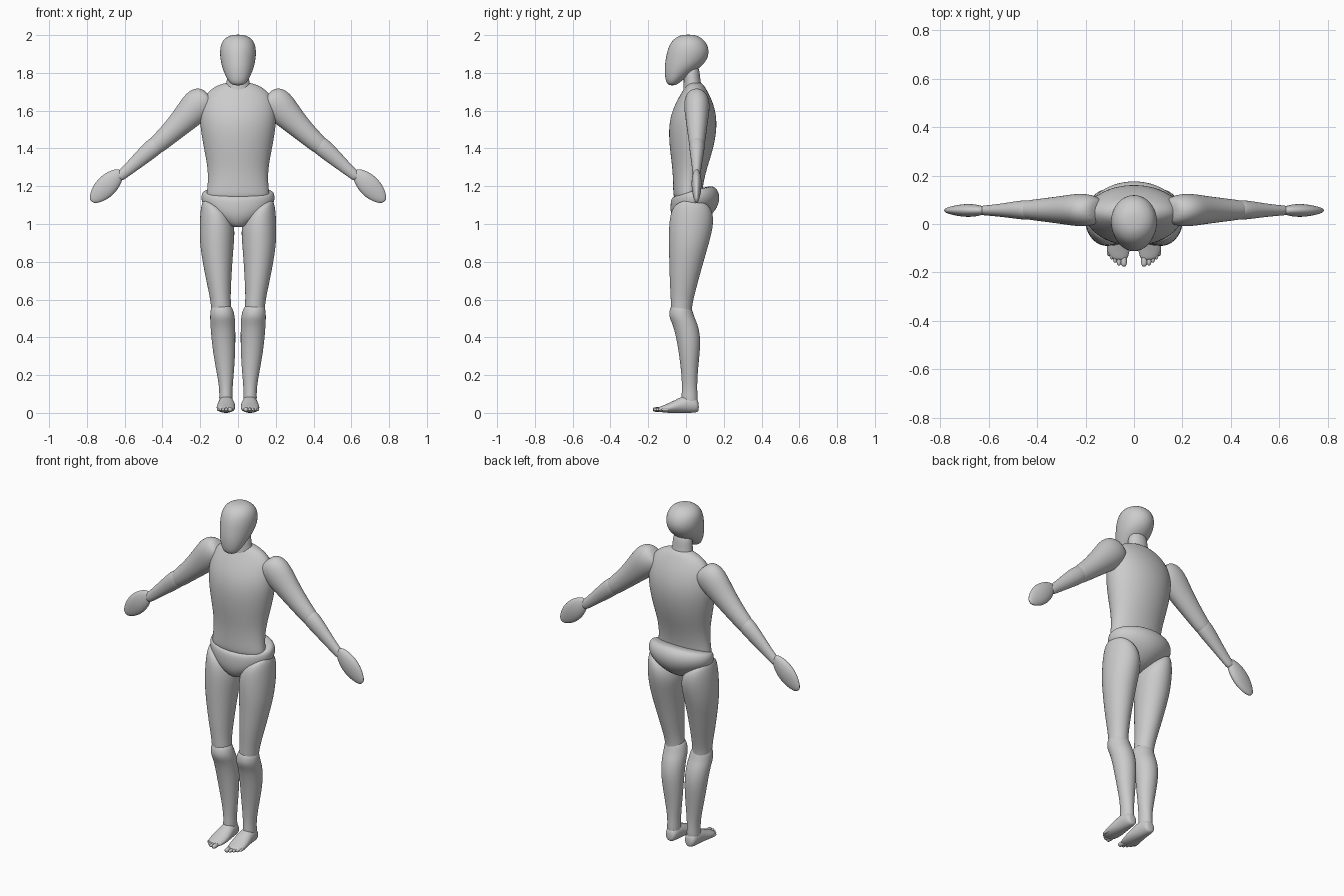
import bpy, bmesh
from math import sin, cos, tau
from mathutils import Vector

SIDES = 16


def loft(name, rings, mirror=False):
    """Skin rings given as (centre, half-axis u, half-axis v), then smooth."""
    bm = bmesh.new()
    loops = []
    for c, u, v in rings:
        c, u, v = Vector(c), Vector(u) * 1.025, Vector(v) * 1.025
        loops.append([bm.verts.new(c + u * cos(tau * i / SIDES) + v * sin(tau * i / SIDES))
                      for i in range(SIDES)])
    for a, b in zip(loops, loops[1:]):
        for i in range(SIDES):
            j = (i + 1) % SIDES
            bm.faces.new((a[i], a[j], b[j], b[i]))
    bm.faces.new(loops[0][::-1])
    bm.faces.new(loops[-1])
    bmesh.ops.recalc_face_normals(bm, faces=bm.faces)
    mesh = bpy.data.meshes.new(name)
    bm.to_mesh(mesh)
    bm.free()
    mesh.polygons.foreach_set("use_smooth", [True] * len(mesh.polygons))
    ob = bpy.data.objects.new(name, mesh)
    bpy.context.collection.objects.link(ob)
    if mirror:
        m = ob.modifiers.new("Mirror", 'MIRROR')
        m.use_mirror_merge = False
    s = ob.modifiers.new("Subdivision", 'SUBSURF')
    s.levels = s.render_levels = 2
    return ob


def upright(rows, tx=0, ty=0):
    """Rows (z, x0, x1, y0, y1) -> horizontal rings, tilted along x and y."""
    out = []
    for z, x0, x1, y0, y1 in rows:
        rx, ry = (x1 - x0) / 2, (y1 - y0) / 2
        out.append((((x0 + x1) / 2, (y0 + y1) / 2, z), (rx, 0, rx * tx), (0, ry, ry * ty)))
    return out


def centred(rows, ty=0):
    return upright([(z, -r, r, y0, y1) for z, r, y0, y1 in rows], 0, ty)


# Head: egg with a long face and pointed chin
loft("head", centred([
    (1.733, .025, -.09, -.055), (1.752, .05, -.107, -.03), (1.80, .073, -.113, .035),
    (1.84, .087, -.112, .09), (1.88, .094, -.106, .116), (1.92, .096, -.098, .122),
    (1.96, .088, -.082, .108), (1.987, .066, -.055, .08), (2.003, .03, -.02, .045)]))

loft("neck", centred([
    (1.66, .075, -.02, .10), (1.72, .066, -.012, .085), (1.76, .058, -.012, .075),
    (1.85, .055, -.012, .07)]))

# Torso: deep rib cage narrowing to the waist
loft("torso", centred([
    (1.12, .165, -.06, .08), (1.16, .167, -.068, .085), (1.22, .158, -.068, .092),
    (1.30, .160, -.072, .112), (1.40, .180, -.086, .145), (1.50, .198, -.092, .163),
    (1.58, .203, -.08, .16), (1.65, .19, -.05, .14), (1.70, .16, -.02, .115),
    (1.735, .11, .0, .095), (1.752, .05, .02, .075)]))

# Pelvis: full hips tapering to the crotch
loft("pelvis", centred([
    (1.175, .165, -.06, .11), (1.17, .19, -.078, .15), (1.13, .197, -.083, .176),
    (1.08, .175, -.08, .178), (1.03, .10, -.06, .15), (.99, .04, -.03, .08)], ty=.28))

# Thighs: tilted at the hip, narrowing to the knee
thigh = upright([(1.10, .06, .17, -.045, .10), (1.075, .03, .192, -.078, .14)], tx=.6)
thigh += upright([(1.0, .017, .203, -.09, .147)], tx=.3)
thigh += upright([
    (.90, .022, .203, -.091, .122), (.80, .03, .187, -.088, .092),
    (.70, .036, .168, -.086, .065), (.60, .04, .146, -.08, .038),
    (.55, .035, .142, -.08, .03), (.50, .04, .135, -.07, .03)])
loft("thigh", thigh, True)

# Lower legs with the kneecap bulge and calf
loft("lower_leg", upright([
    (.575, .045, .13, -.07, .015), (.555, .028, .145, -.085, .03),
    (.51, .017, .148, -.092, .042), (.47, .015, .146, -.07, .062),
    (.40, .014, .141, -.052, .077), (.32, .015, .132, -.038, .073),
    (.22, .021, .114, -.025, .062), (.13, .03, .098, -.02, .058),
    (.08, .028, .10, -.025, .062), (.03, .03, .098, -.02, .06)]), True)

# Feet: lofted from heel to toe
foot = []
for y, x0, x1, z0, z1 in [
        (.068, .045, .08, .012, .05), (.058, .03, .096, .002, .08), (.02, .024, .102, .0, .098),
        (-.02, .018, .106, .0, .088), (-.06, .014, .112, .0, .066),
        (-.10, .016, .114, .0, .048), (-.13, .022, .104, .004, .036), (-.15, .032, .085, .008, .028)]:
    foot.append((((x0 + x1) / 2, y, (z0 + z1) / 2), ((x1 - x0) / 2, 0, 0), (0, 0, (z1 - z0) / 2)))
loft("foot", foot, True)

# Toes
for x, tip, r in [(.042, -.176, .013), (.062, -.172, .010), (.078, -.160, .009),
                  (.092, -.147, .009), (.104, -.132, .008)]:
    loft("toe", [((x, tip + d, .018), (r * k, 0, 0), (0, 0, r * k))
                 for d, k in [(0, .4), (.006, .9), (.02, 1), (.05, .9)]], True)

# Arms: rings across a sloping axis in the xz plane
axis = Vector((.75, 0, -.66)).normalized()
across = Vector((.66, 0, .75)).normalized()


def limb(rows):
    return [((x, y, z), across * r, (0, d, 0)) for x, z, r, y, d in rows]


loft("upper_arm", limb([
    (.145, 1.675, .045, .055, .035), (.165, 1.665, .078, .056, .06),
    (.215, 1.63, .090, .058, .070), (.28, 1.56, .072, .058, .060),
    (.355, 1.485, .057, .058, .05), (.42, 1.427, .05, .058, .042),
    (.46, 1.392, .042, .058, .036)]), True)
loft("forearm", limb([
    (.40, 1.445, .03, .058, .028), (.425, 1.425, .05, .058, .042),
    (.475, 1.383, .047, .058, .038), (.54, 1.325, .037, .057, .028),
    (.605, 1.268, .028, .056, .021), (.64, 1.24, .025, .056, .019)]), True)

# Hands: flat paddles
hand_axis = Vector((.70, 0, -.72)).normalized()
hand_across = Vector((.72, 0, .70)).normalized()
loft("hand", [(Vector((.697, .056, 1.20)) + hand_axis * t, hand_across * r, (0, d, 0))
              for t, r, d in [(-.112, .016, .012), (-.09, .034, .019), (-.05, .051, .026),
                              (0, .058, .027), (.05, .051, .021), (.09, .033, .014),
                              (.113, .014, .007)]], True)
